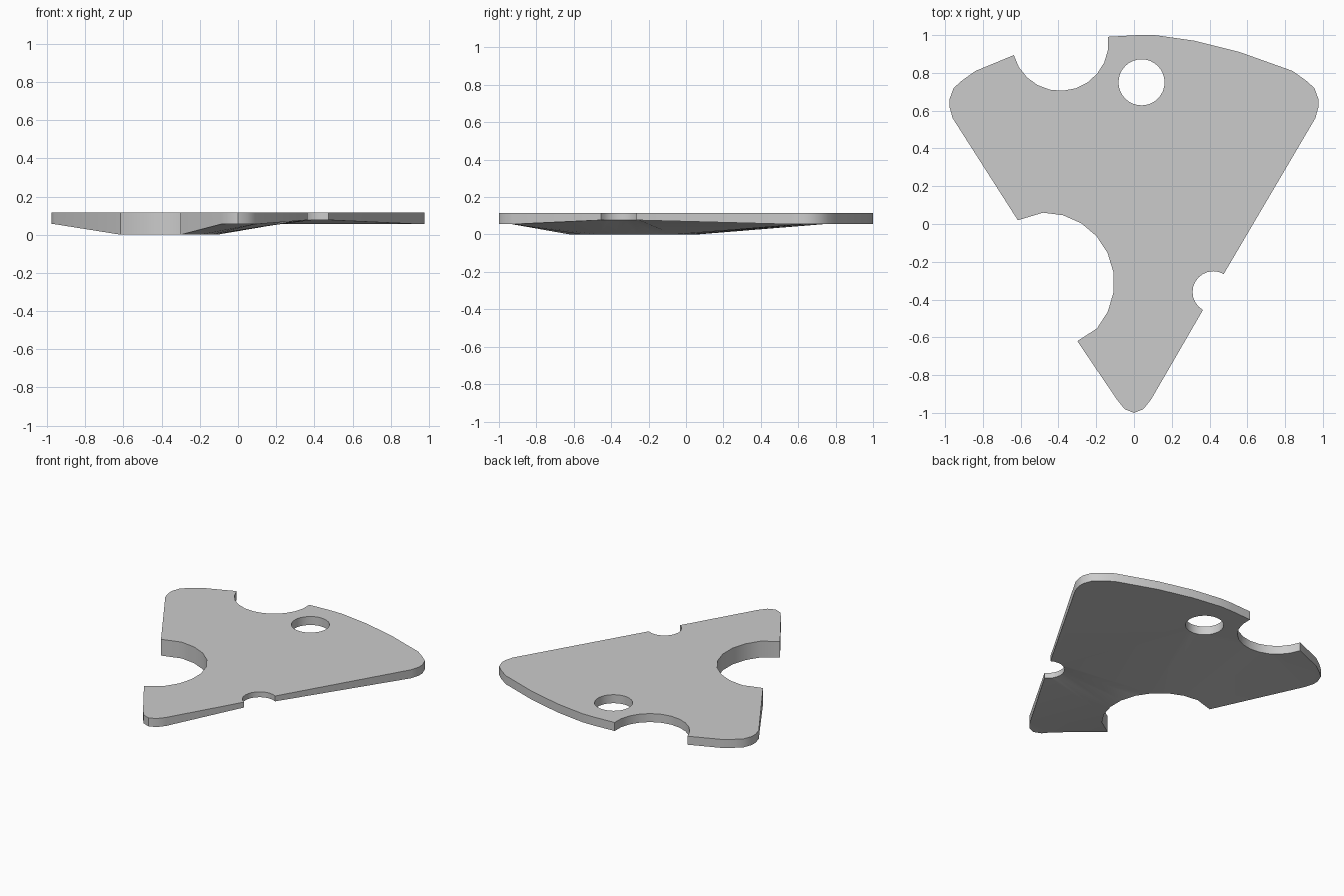
import bpy
import bmesh
from math import cos, sin, radians

cube = bpy.data.objects.get("Cube")
if cube:
    bpy.data.objects.remove(cube, do_unlink=True)

TOP, RIM, LOW, NOTCH = 0.115, 0.055, 0.0, 0.077


def arc(cx, cy, r, start, end, steps):
    """Points on a circle from start to end angle in degrees."""
    angles = [radians(start + (end - start) * i / steps) for i in range(steps + 1)]
    return [(cx + r * cos(a), cy + r * sin(a)) for a in angles]


def at_depth(points, z):
    return [(x, y, z) for x, y in points]


def mirrored(points):
    return [(-x, y) for x, y in reversed(points)]


# Outline pieces: rounded tip, rounded back corner, curved back edge
tip = [(0.05, -0.98), (0.09, -0.93)]
corner = [(0.96, 0.56), (0.977, 0.62), (0.977, 0.66), (0.955, 0.72),
          (0.91, 0.76), (0.84, 0.81)]
back_edge = [(0.56, 0.91), (0.32, 0.97), (0.11, 1.0), (0.02, 1.0)]

# Bites taken out of the edges, and the round hole
small_bite = arc(0.42, -0.36, 0.11, 240, 60, 12)
back_bite = arc(-0.39, 0.96, 0.255, 7, -165, 11)
big_bite = [(-0.615, 0.02)] + arc(-0.475, -0.31, 0.37, 91, -41, 8) + [(-0.30, -0.62)]
hole = arc(0.04, 0.75, 0.122, 0, 348.75, 31)

# Each outline point carries the height of the underside below it
outline = (at_depth([(0, -1)] + tip, RIM)
           + at_depth(small_bite, NOTCH)
           + at_depth(corner + back_edge + back_bite + mirrored(corner), RIM)
           + at_depth(big_bite, LOW)
           + at_depth(mirrored(tip), RIM))
loops = [outline, at_depth(hole, RIM)]

# Slice: fill the outline flat, copy it downward, and join with walls
bm = bmesh.new()
rings, edges = [], []
for loop in loops:
    ring = [(bm.verts.new((x, y, TOP)), z) for x, y, z in loop]
    for i, (v, z) in enumerate(ring):
        edges.append(bm.edges.new((v, ring[(i + 1) % len(ring)][0])))
    rings.append(ring)
bmesh.ops.triangle_fill(bm, edges=edges, use_beauty=True, normal=(0, 0, 1))
lower = {v: bm.verts.new((v.co.x, v.co.y, z)) for ring in rings for v, z in ring}
for face in list(bm.faces):
    bm.faces.new([lower[v] for v in reversed(face.verts)])
for ring in rings:
    for i, (a, z) in enumerate(ring):
        b = ring[(i + 1) % len(ring)][0]
        bm.faces.new((a, lower[a], lower[b], b))
bmesh.ops.recalc_face_normals(bm, faces=bm.faces)

mesh = bpy.data.meshes.new("cheese_slice")
bm.to_mesh(mesh)
bm.free()
cheese = bpy.data.objects.new("cheese_slice", mesh)
bpy.context.collection.objects.link(cheese)

# Plain grey finish
grey = bpy.data.materials.new("light_grey")
grey.use_nodes = True
colour = (0.6, 0.6, 0.6, 1)
grey.diffuse_color = colour
grey.node_tree.nodes["Principled BSDF"].inputs["Base Color"].default_value = colour
mesh.materials.append(grey)

# Smooth the curved walls, keep the rims sharp
bpy.context.view_layer.objects.active = cheese
cheese.select_set(True)
bpy.ops.object.shade_smooth_by_angle(angle=radians(30))
